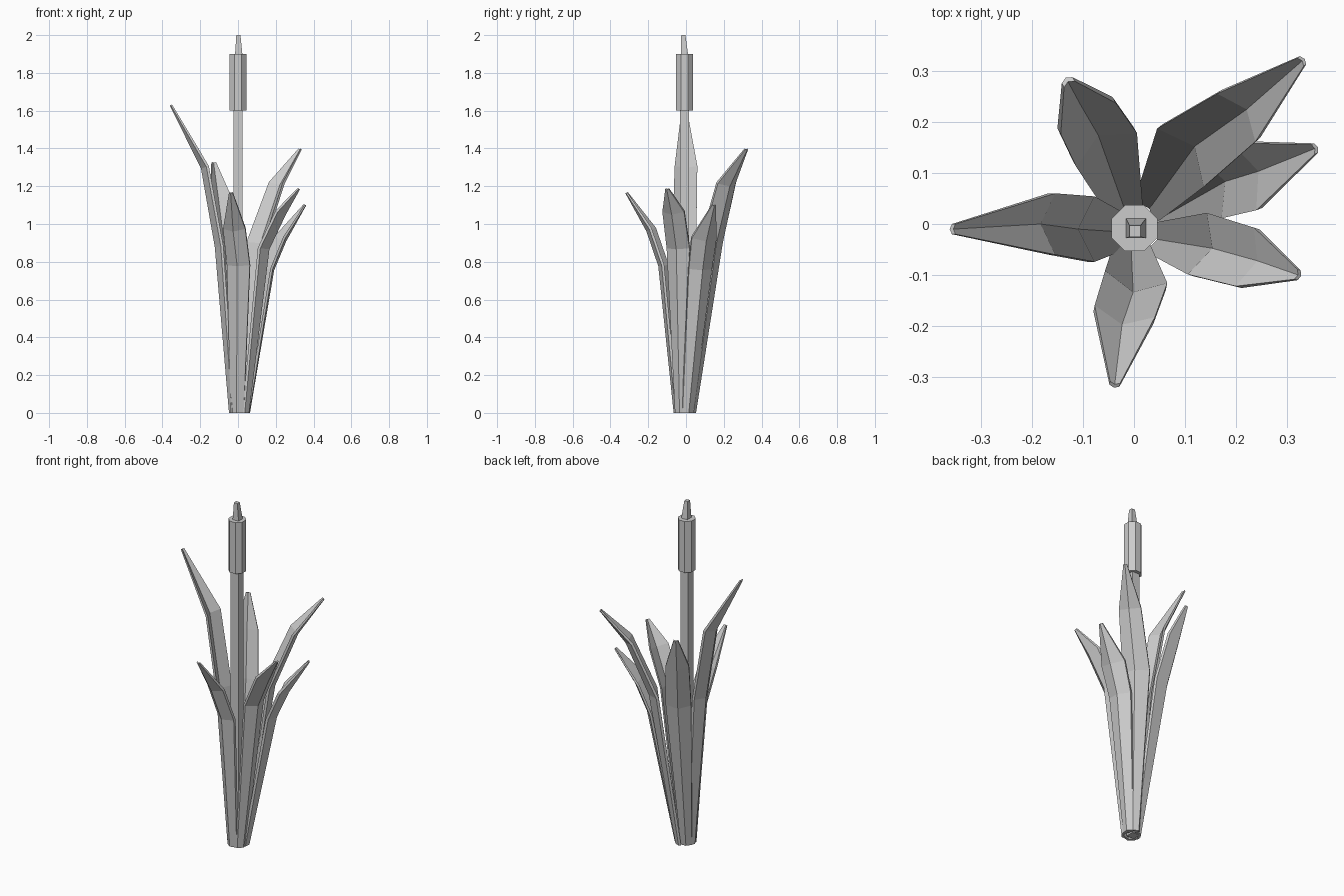
import bpy, bmesh, math
from mathutils import Vector

cube = bpy.data.objects.get("Cube")
if cube:
    bpy.data.objects.remove(cube)

grey = bpy.data.materials.new("plain_grey")
grey.use_nodes = True
grey.diffuse_color = (0.6, 0.6, 0.6, 1)
grey.node_tree.nodes["Principled BSDF"].inputs["Base Color"].default_value = grey.diffuse_color


def loft(name, rings):
    """Skin closed rings of equal length and cap both ends."""
    bm = bmesh.new()
    loops = [[bm.verts.new(p) for p in ring] for ring in rings]
    n = len(loops[0])
    for a, b in zip(loops, loops[1:]):
        for i in range(n):
            j = (i + 1) % n
            bm.faces.new((a[i], a[j], b[j], b[i]))
    bm.faces.new(loops[0][::-1])
    bm.faces.new(loops[-1])
    bmesh.ops.recalc_face_normals(bm, faces=bm.faces)
    mesh = bpy.data.meshes.new(name)
    bm.to_mesh(mesh)
    bm.free()
    mesh.materials.append(grey)
    bpy.context.collection.objects.link(bpy.data.objects.new(name, mesh))


def ring(x, y, z, sides, half):
    """Horizontal polygon with flats facing the axes; half is the distance to a flat."""
    r = half / math.cos(math.pi / sides)
    return [(x + r * math.cos((i + 0.5) * math.tau / sides),
             y + r * math.sin((i + 0.5) * math.tau / sides), z) for i in range(sides)]


def leaf(name, rows):
    """Channelled blade; each row is x, y, z, half width, from base to tip."""
    pts = [Vector(r[:3]) for r in rows]
    out = pts[-1] - pts[1]
    out.z = 0
    side = Vector((0, 0, 1)).cross(out.normalized())
    rings = []
    for i, p in enumerate(pts):
        along = (pts[min(i + 1, len(pts) - 1)] - pts[max(i - 1, 0)]).normalized()
        inward = along.cross(side).normalized()
        if inward.dot(out) > 0:
            inward.negate()
        half = rows[i][3]
        fold = inward * half * 0.25
        thick = inward * min(0.007, half * 0.4)
        section = [p - side * half + fold, p - fold, p + side * half + fold]
        loop = [q + thick for q in section] + [q - thick for q in section[::-1]]
        if i == 0:
            for q in loop:
                q.z = 0
        rings.append(loop)
    loft(name, rings)


# Flower stalk, seed head and pointed tip
loft("stem", [ring(0, -0.008, z, 4, 0.025) for z in (0, 1.62)])
loft("seed_head", [ring(0.001, -0.008, z, 8, 0.045) for z in (1.6, 1.9)])
loft("head_tip", [ring(0.004, -0.008, 1.89, 4, 0.02), ring(0.002, -0.014, 2.0, 4, 0.011)])

# Blades around the stalk
leaf("left_back_leaf", [(0.03, 0.03, 0, 0.03), (0.11, 0.145, 0.9, 0.073),
                        (0.215, 0.22, 1.21, 0.06), (0.33, 0.32, 1.395, 0.01)])
leaf("left_leaf", [(0.05, 0.01, 0, 0.03), (0.17, 0.08, 0.76, 0.065),
                   (0.235, 0.1, 0.92, 0.07), (0.355, 0.148, 1.1, 0.01)])
leaf("left_front_leaf", [(0.045, -0.03, 0, 0.03), (0.145, -0.045, 0.87, 0.063),
                         (0.235, -0.07, 1.06, 0.06), (0.322, -0.1, 1.185, 0.01)])
leaf("front_leaf", [(-0.005, -0.05, 0, 0.035), (0, -0.125, 0.78, 0.062),
                    (-0.022, -0.19, 0.97, 0.06), (-0.038, -0.315, 1.165, 0.01)])
leaf("right_leaf", [(-0.032, -0.015, 0, 0.035), (-0.1, -0.01, 0.88, 0.064),
                    (-0.175, 0, 1.3, 0.06), (-0.355, -0.01, 1.63, 0.01)])
leaf("right_back_leaf", [(-0.015, 0.02, 0, 0.03), (-0.065, 0.165, 0.88, 0.068),
                         (-0.1, 0.225, 1.14, 0.062), (-0.13, 0.28, 1.325, 0.012)])
